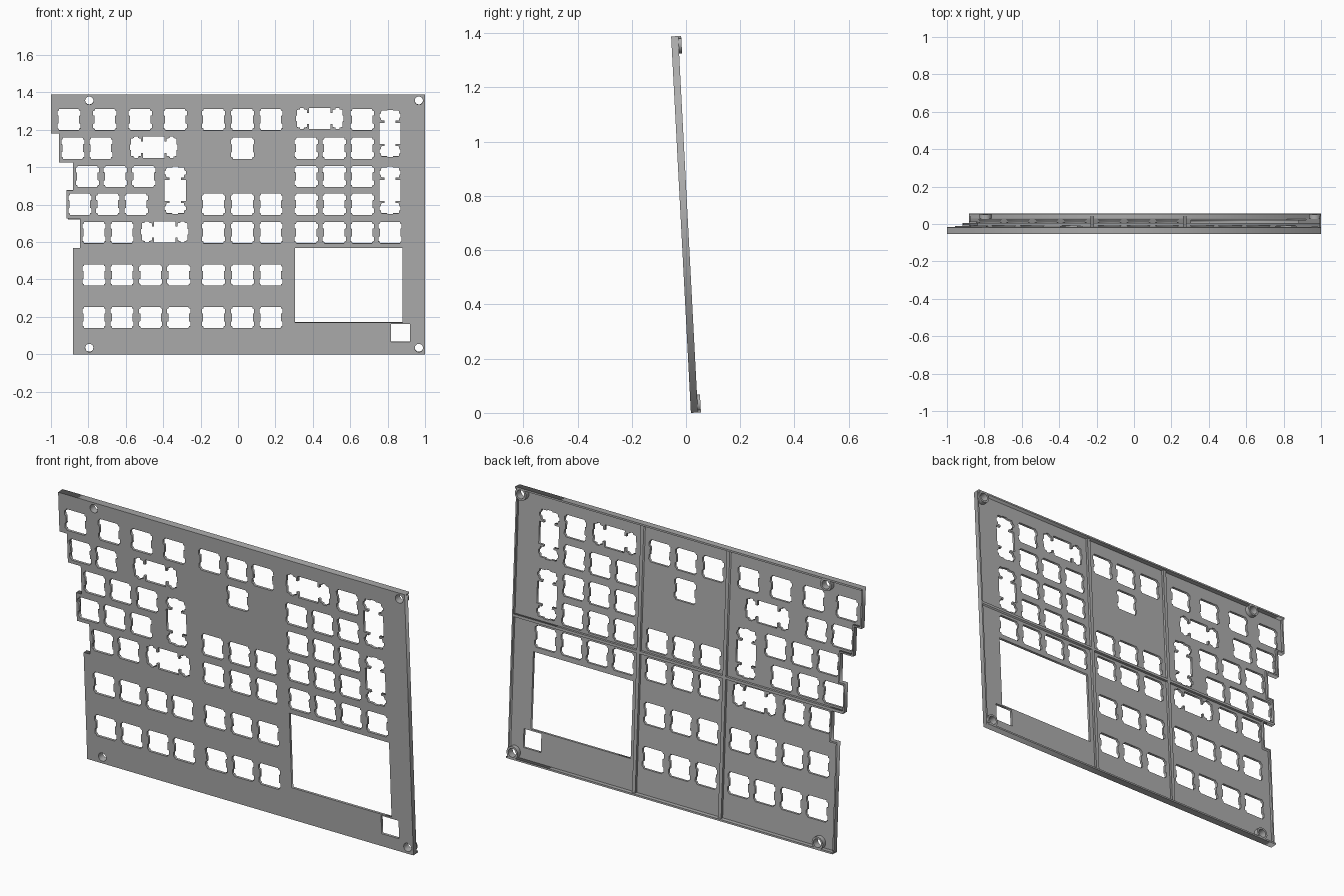
import bpy
import math
from mathutils import Matrix, Vector

if "Cube" in bpy.data.objects:
    bpy.data.objects.remove(bpy.data.objects["Cube"], do_unlink=True)

PLATE, RIB, DEEP = 0.013, 0.026, 0.037
# Panel plane: stands upright, leaning slightly forward; depth runs to the back
STAND = Matrix.Translation((0, 0.018, 0)) @ Matrix.Rotation(math.radians(93), 4, 'X')

grey = bpy.data.materials.new("plain grey")
grey.use_nodes = True
grey.diffuse_color = (0.42, 0.42, 0.42, 1)
grey.node_tree.nodes["Principled BSDF"].inputs["Base Color"].default_value = (0.42, 0.42, 0.42, 1)


def sheet(name, loops, front, back):
    """Flat sheet bounded by closed loops (inner loops are holes)."""
    curve = bpy.data.curves.new(name, 'CURVE')
    curve.dimensions = '2D'
    curve.fill_mode = 'BOTH'
    curve.extrude = (back - front) / 2
    for loop in loops:
        spline = curve.splines.new('POLY')
        spline.points.add(len(loop) - 1)
        for point, (x, v) in zip(spline.points, loop):
            point.co = (x, v, 0, 1)
        spline.use_cyclic_u = True
    temp = bpy.data.objects.new(name + "_curve", curve)
    bpy.context.collection.objects.link(temp)
    bpy.context.view_layer.update()
    mesh = bpy.data.meshes.new_from_object(temp.evaluated_get(bpy.context.evaluated_depsgraph_get()))
    bpy.data.objects.remove(temp, do_unlink=True)
    mesh.transform(STAND @ Matrix.Translation((0, 0, -(front + back) / 2)))
    mesh.materials.clear()
    mesh.materials.append(grey)
    mesh.name = name
    obj = bpy.data.objects.new(name, mesh)
    bpy.context.collection.objects.link(obj)
    return obj


def rect(x0, x1, v0, v1):
    return [(x0, v0), (x1, v0), (x1, v1), (x0, v1)]


def circle(x, v, r, n=32):
    return [(x + r * math.cos(math.tau * i / n), v + r * math.sin(math.tau * i / n)) for i in range(n)]


def four_way(quarter, x, v, upright=False):
    """Mirror a quarter outline into a full one, optionally turned a quarter turn."""
    half = quarter + [(-a, b) for a, b in reversed(quarter)]
    full = half + [(a, -b) for a, b in reversed(half)]
    return [(x - b, v + a) if upright else (x + a, v + b) for a, b in full]


def inset(loop, w):
    """Shrink a counter-clockwise loop of square corners."""
    result = []
    for i, p in enumerate(loop):
        a, b, c = Vector(loop[i - 1]), Vector(p), Vector(loop[(i + 1) % len(loop)])
        d, e = (b - a).normalized(), (c - b).normalized()
        result.append((b.x - (d.y + e.y) * w, b.y + (d.x + e.x) * w))
    return result


# Outline with the stepped right-hand edge
outline = [(-0.883, 0), (1, 0), (1, 1.39), (-1, 1.39), (-1, 1.181), (-0.957, 1.181),
           (-0.957, 1.028), (-0.883, 1.028), (-0.883, 0.878), (-0.916, 0.878),
           (-0.916, 0.728), (-0.845, 0.728), (-0.845, 0.568), (-0.883, 0.568)]

# Key openings: small ones have side notches, double ones have end pockets
key = [(.055, .02), (.062, .022), (.062, .046), (.055, .048), (.052, .057)]
double = [(.127, .014), (.122, .016), (.122, .046), (.106, .05), (.104, .057), (.086, .057),
          (.084, .05), (.068, .046), (.068, .03), (.057, .03), (.057, .057)]
middle = [-0.131, 0.024, 0.176]
pad = [0.365, 0.515, 0.664]
lower = [-0.77, -0.62, -0.467, -0.317]
rows = {1.256: [-0.904, -0.712, -0.523, -0.336] + middle + pad[2:],
        1.103: [-0.883, -0.733] + middle[1:2] + pad,
        0.952: [-0.805, -0.656, -0.504] + pad,
        0.803: [-0.845, -0.696, -0.544] + middle + pad,
        0.651: lower[:2] + middle + pad + [0.813],
        0.424: lower + middle,
        0.197: lower + middle}
holes = [four_way(key, x, v) for v, xs in rows.items() for x in xs]
holes += [four_way(double, x, v) for x, v in [(0.437, 1.262), (-0.45, 1.108), (-0.392, 0.655)]]
holes += [four_way(double, x, v, True) for x, v in [(0.813, 1.182), (0.813, 0.877), (-0.336, 0.877)]]

# Display window and small square opening
holes += [rect(0.304, 0.88, 0.171, 0.568), rect(0.819, 0.92, 0.067, 0.163)]

# Screw holes
screws = [(x, v) for x in (-0.795, 0.967) for v in (0.034, 1.358)]
holes += [circle(x, v, 0.022) for x, v in screws]
sheet("front_panel", [outline] + holes, 0, PLATE)

# Raised rim around the back, deeper along the top and bottom
sheet("edge_rim", [outline, inset(outline, 0.008)], PLATE, RIB)
sheet("top_rim", [rect(-1, 1, 1.381, 1.39)], PLATE, DEEP)
sheet("bottom_rim", [rect(-0.883, 1, 0, 0.009)], PLATE, DEEP)

# Stiffening ribs on the back
for name, x in (("right_rib", -0.224), ("left_rib", 0.272)):
    sheet(name, [rect(x - 0.009, x + 0.009, 0.008, 1.382)], PLATE, RIB)
sheet("cross_rib", [rect(-0.91, 0.992, 0.722, 0.736)], PLATE, RIB)

# Screw bosses
for i, (x, v) in enumerate(screws):
    boss = sheet(f"screw_boss_{i + 1}", [circle(x, v, 0.032), circle(x, v, 0.022)], PLATE, DEEP)
    bpy.ops.object.select_all(action='DESELECT')
    boss.select_set(True)
    bpy.context.view_layer.objects.active = boss
    bpy.ops.object.shade_smooth_by_angle()
